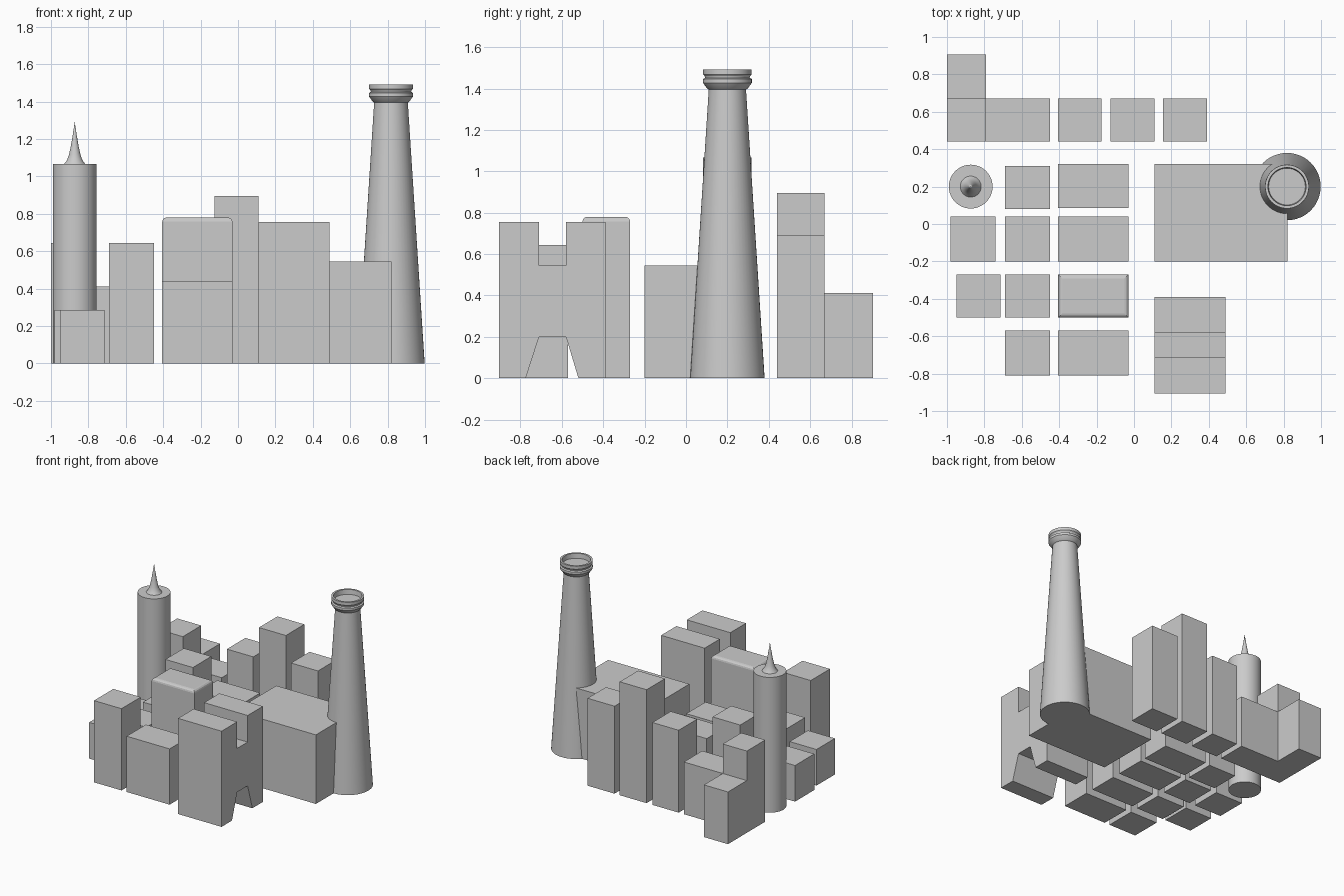
import bpy, bmesh, math
from mathutils import Vector

if "Cube" in bpy.data.objects:
    bpy.data.objects.remove(bpy.data.objects["Cube"])


def finish(bm, name, smooth=False):
    bmesh.ops.remove_doubles(bm, verts=bm.verts, dist=1e-5)
    bmesh.ops.recalc_face_normals(bm, faces=bm.faces)
    me = bpy.data.meshes.new(name)
    bm.to_mesh(me)
    bm.free()
    ob = bpy.data.objects.new(name, me)
    bpy.context.collection.objects.link(ob)
    if smooth:
        bpy.ops.object.select_all(action='DESELECT')
        ob.select_set(True)
        bpy.context.view_layer.objects.active = ob
        bpy.ops.object.shade_smooth_by_angle(angle=math.radians(25))
    return ob


def prism(name, points, direction):
    """Extrude a closed flat outline along a direction."""
    bm = bmesh.new()
    face = bm.faces.new([bm.verts.new(p) for p in points])
    ext = bmesh.ops.extrude_face_region(bm, geom=[face], use_keep_orig=True)
    moved = [g for g in ext["geom"] if isinstance(g, bmesh.types.BMVert)]
    bmesh.ops.translate(bm, verts=moved, vec=Vector(direction))
    return finish(bm, name)


def block(name, x, y, h, z=0.0):
    pts = [(x[0], y[0], z), (x[1], y[0], z), (x[1], y[1], z), (x[0], y[1], z)]
    return prism(name, pts, (0, 0, h - z))


def lathe(name, centre, profile, steps=48):
    """Spin an (r, z) profile around a vertical axis."""
    bm = bmesh.new()
    vs = [bm.verts.new((centre[0] + r, centre[1], z)) for r, z in profile]
    edges = [bm.edges.new(p) for p in zip(vs, vs[1:])]
    bmesh.ops.spin(bm, geom=vs + edges, cent=(*centre, 0), axis=(0, 0, 1),
                   angle=math.tau, steps=steps, use_duplicate=False)
    return finish(bm, name, True)


# street grid: column and row extents
narrow, wide = (-0.69, -0.45), (-0.405, -0.03)
row1, row2, row3, row4 = (-0.81, -0.57), (-0.50, -0.27), (-0.20, 0.04), (0.085, 0.32)
back = (0.44, 0.67)

# plain city blocks: x range, y range, height
blocks = [
    (narrow, row1, 0.645), (wide, row1, 0.44),
    ((-0.95, -0.715), row2, 0.285), (narrow, row2, 0.38),
    ((-0.98, -0.74), row3, 0.285), (narrow, row3, 0.40), (wide, row3, 0.44),
    (narrow, (0.08, 0.31), 0.63), (wide, row4, 0.45),
    ((-0.405, -0.175), back, 0.65), ((-0.125, 0.11), back, 0.895),
    ((0.155, 0.39), back, 0.69),
]
for i, (x, y, h) in enumerate(blocks):
    block(f"city_block_{i + 1}", x, y, h)

# block with a bevelled roof edge
bev = block("bevelled_block", wide, row2, 0.78)
bm = bmesh.new()
bm.from_mesh(bev.data)
top = [e for e in bm.edges if all(v.co.z > 0.7 for v in e.verts)]
bmesh.ops.bevel(bm, geom=top, offset=0.022, segments=3, profile=0.5, affect='EDGES')
bm.to_mesh(bev.data)
bm.free()

# L-shaped corner building with a tower on the corner
ell = [(-1, 0.44), (-0.45, 0.44), (-0.45, 0.67), (-0.79, 0.67), (-0.79, 0.905), (-1, 0.905)]
prism("corner_building", [(x, y, 0) for x, y in ell], (0, 0, 0.412))
block("corner_tower", (-1, -0.79), back, 0.645, 0.412)

# twin building with roof notch and tapered passage
gate = [(-0.905, 0), (-0.775, 0), (-0.71, 0.2), (-0.58, 0.2), (-0.52, 0), (-0.39, 0),
        (-0.39, 0.755), (-0.58, 0.755), (-0.58, 0.545), (-0.71, 0.545),
        (-0.71, 0.755), (-0.905, 0.755)]
prism("gate_building", [(0.11, y, z) for y, z in gate], (0.38, 0, 0))

# factory hall and chimney
block("factory_hall", (0.11, 0.82), (-0.20, 0.32), 0.545)
lathe("chimney", (0.818, 0.2), [
    (0, 0), (0.18, 0), (0.09, 1.395), (0.098, 1.40), (0.118, 1.428), (0.118, 1.446),
    (0.108, 1.452), (0.11, 1.46), (0.117, 1.468), (0.117, 1.492), (0.102, 1.492),
    (0.098, 1.455), (0, 1.455)])

# round tower with spire
lathe("round_tower", (-0.873, 0.2), [
    (0, 0), (0.117, 0), (0.117, 1.067), (0.056, 1.067), (0.042, 1.085),
    (0.031, 1.115), (0.021, 1.16), (0.010, 1.225), (0, 1.292)])
